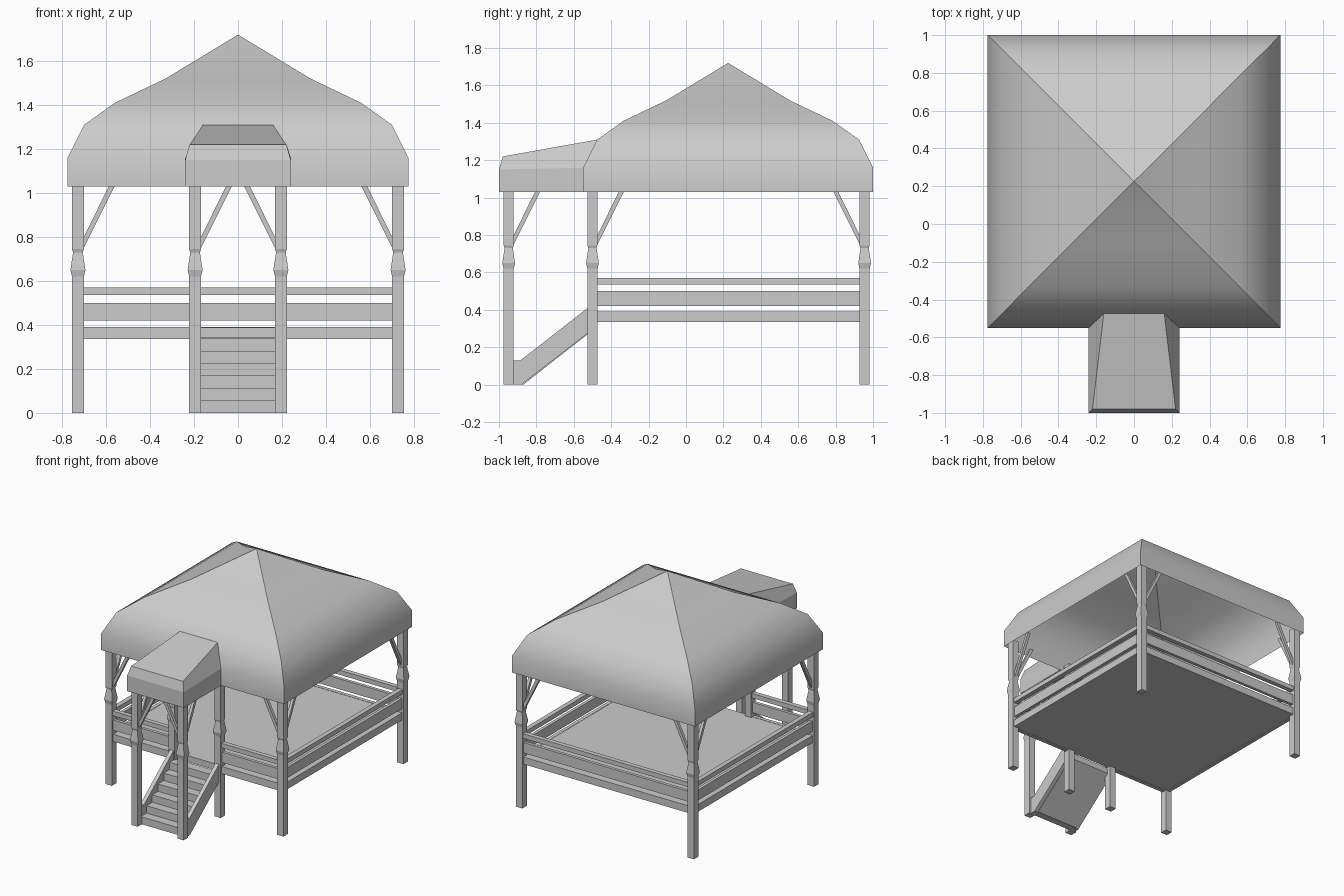
import bpy, bmesh, math
from mathutils import Vector

cube = bpy.data.objects.get("Cube")
if cube:
    bpy.data.objects.remove(cube, do_unlink=True)

grey = bpy.data.materials.new("plain_grey")
grey.use_nodes = True
colour = (0.6, 0.6, 0.6, 1)
grey.diffuse_color = colour
grey.node_tree.nodes["Principled BSDF"].inputs["Base Color"].default_value = colour


def finish(name, bm, smooth=False):
    bmesh.ops.recalc_face_normals(bm, faces=bm.faces)
    mesh = bpy.data.meshes.new(name)
    bm.to_mesh(mesh)
    bm.free()
    mesh.materials.append(grey)
    obj = bpy.data.objects.new(name, mesh)
    bpy.context.collection.objects.link(obj)
    if smooth:
        bpy.ops.object.select_all(action='DESELECT')
        obj.select_set(True)
        bpy.context.view_layer.objects.active = obj
        bpy.ops.object.shade_smooth_by_angle(angle=math.radians(30))
    return obj


def box(name, low, high):
    bm = bmesh.new()
    bmesh.ops.create_cube(bm, size=1)
    for v in bm.verts:
        v.co = [low[i] + (v.co[i] + 0.5) * (high[i] - low[i]) for i in range(3)]
    return finish(name, bm)


def square_stack(name, profile, cx, cy, cap=False, smooth=False):
    """Square rings given as (half width, height), joined from bottom to top."""
    bm = bmesh.new()
    rings = []
    for half, z in profile:
        if half == 0:
            rings.append([bm.verts.new((cx, cy, z))] * 4)
        else:
            rings.append([bm.verts.new((cx + sx * half, cy + sy * half, z))
                          for sx, sy in ((-1, -1), (1, -1), (1, 1), (-1, 1))])
    for a, b in zip(rings, rings[1:]):
        for i in range(4):
            j = (i + 1) % 4
            corners = [a[i], a[j], b[j], b[i]]
            bm.faces.new(list(dict.fromkeys(corners)))
    if cap:
        bm.faces.new(rings[0])
        bm.faces.new(rings[-1])
    return finish(name, bm, smooth)


def prism_x(name, outline, x0, x1):
    """Side outline of (y, z) points extruded across x."""
    bm = bmesh.new()
    face = bm.faces.new([bm.verts.new((x0, y, z)) for y, z in outline])
    moved = bmesh.ops.extrude_face_region(bm, geom=[face])
    for v in moved["geom"]:
        if isinstance(v, bmesh.types.BMVert):
            v.co.x = x1
    return finish(name, bm)


def brace(name, foot, direction):
    """Slanted strut rising from a post under the eave."""
    d = Vector(direction)
    side = Vector((-d.y, d.x, 0)) * 0.011
    foot = Vector(foot)
    outline = [(0, 0.75), (0, 0.80), (0.128, 1.06), (0.155, 1.06)]
    bm = bmesh.new()
    rows = [[bm.verts.new(foot + d * r + Vector((0, 0, z)) + side * s)
             for r, z in outline] for s in (-1, 1)]
    for row in rows:
        bm.faces.new(row)
    for i in range(4):
        j = (i + 1) % 4
        bm.faces.new((rows[0][i], rows[0][j], rows[1][j], rows[1][i]))
    return finish(name, bm)


# Main roof: hollow, bell-shaped and square
MID_Y = 0.225
square_stack("main_roof", [(0.775, 1.03), (0.775, 1.16), (0.70, 1.31), (0.56, 1.41),
                           (0.33, 1.52), (0, 1.72)], 0, MID_Y, smooth=True)

# Porch roof: open below, running back into the main roof
bm = bmesh.new()
front, back = [[bm.verts.new((s * x, y, z)) for s, (x, y, z) in
                zip((-1, -1, -1, 1, 1, 1), pts + pts[::-1])] for pts in (
    [(0.24, -1.0, 1.03), (0.24, -1.0, 1.15), (0.22, -0.98, 1.22)],
    [(0.24, -0.55, 1.03), (0.24, -0.55, 1.16), (0.16, -0.475, 1.31)])]
for i in range(5):
    bm.faces.new((front[i], front[i + 1], back[i + 1], back[i]))
bm.faces.new((front[0], front[1], front[4], front[5]))
bm.faces.new((front[1], front[2], front[3], front[4]))
finish("porch_roof", bm)

# Posts with a turned-style knob
FRONT, BACK, PORCH = -0.5, 0.955, -0.948
SIDE, INNER, H = 0.728, 0.195, 0.027
post = [(H, 0), (H, 0.62), (0.034, 0.65), (0.022, 0.73), (0.027, 0.745), (H, 1.06)]
for s, tag in ((-1, "right"), (1, "left")):
    for x, y, part in ((SIDE, FRONT, "front"), (SIDE, BACK, "back"),
                       (INNER, FRONT, "entry"), (INNER, PORCH, "porch")):
        square_stack(f"{part}_post_{tag}", post, s * x, y, cap=True)
    # Braces beside the corner and porch posts
    for x, y, dy, part in ((SIDE, FRONT, 1, "front"), (SIDE, BACK, -1, "back"),
                           (INNER, PORCH, 1, "porch")):
        brace(f"{part}_cross_brace_{tag}", (s * (x - H), y, 0), (-s, 0, 0))
        brace(f"{part}_long_brace_{tag}", (s * x, y + dy * H, 0), (0, dy, 0))

# Floor deck
box("floor", (-SIDE, FRONT, 0.34), (SIDE, BACK, 0.388))

# Railings: rim board, wide middle board and hand rail
for part, z0, z1, t in (("rim_board", 0.335, 0.39, 0.014),
                        ("middle_board", 0.42, 0.50, 0.012),
                        ("hand_rail", 0.535, 0.57, 0.018)):
    box(f"back_{part}", (-SIDE, BACK - t, z0), (SIDE, BACK + t, z1))
    for s, tag in ((-1, "right"), (1, "left")):
        box(f"side_{part}_{tag}", (s * SIDE - t, FRONT, z0), (s * SIDE + t, BACK, z1))
        x0, x1 = sorted((s * INNER, s * SIDE))
        box(f"front_{part}_{tag}", (x0, FRONT - t, z0), (x1, FRONT + t, z1))

# Stairs: stepped top over a sloping underside
STEPS, RISE, RUN, START = 6, 0.0565, 0.07, -0.925
outline = [(START, 0)]
for i in range(STEPS):
    outline += [(START + i * RUN, (i + 1) * RISE), (START + (i + 1) * RUN, (i + 1) * RISE)]
outline += [(FRONT, 0.29), (-0.87, 0)]
prism_x("stairs", outline, -0.18, 0.18)

# Stair side boards
board = [(PORCH, 0), (-0.88, 0), (FRONT, 0.295), (FRONT, 0.43), (-0.885, 0.13), (PORCH, 0.13)]
for s, tag in ((-1, "right"), (1, "left")):
    prism_x(f"stair_board_{tag}", board, s * 0.178, s * 0.208)
